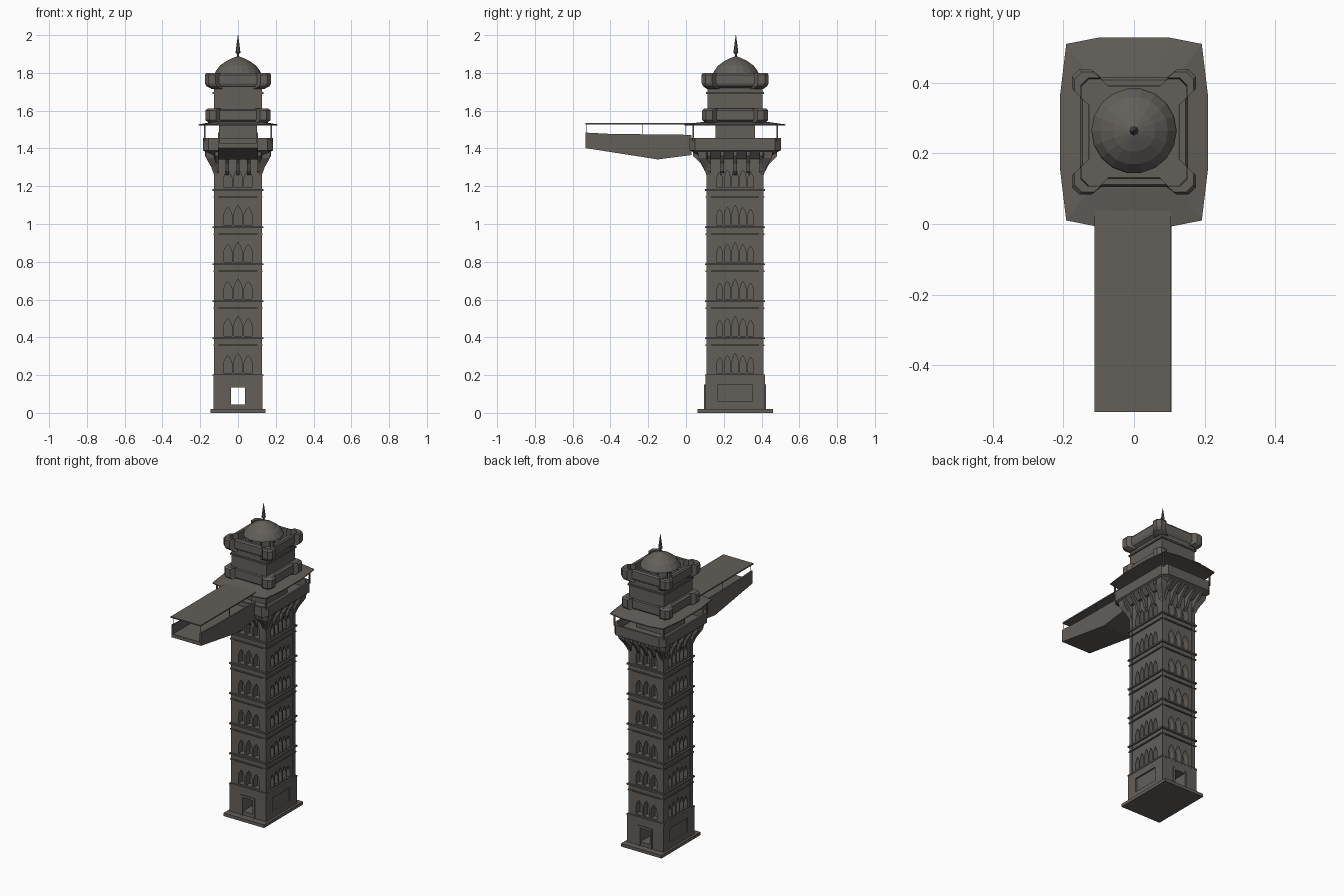
import bpy, bmesh, math
from mathutils import Vector

if "Cube" in bpy.data.objects:
    bpy.data.objects.remove(bpy.data.objects["Cube"])

CY = 0.26  # tower axis in y
stone = bpy.data.materials.new("weathered dark stone")
stone.use_nodes = True
COLOR = (0.125, 0.113, 0.102, 1)
stone.diffuse_color = COLOR
bsdf = stone.node_tree.nodes["Principled BSDF"]
bsdf.inputs["Base Color"].default_value = COLOR
bsdf.inputs["Roughness"].default_value = 0.9


def finish(name, bm):
    bmesh.ops.recalc_face_normals(bm, faces=bm.faces[:])
    mesh = bpy.data.meshes.new(name)
    bm.to_mesh(mesh)
    bm.free()
    mesh.materials.append(stone)
    obj = bpy.data.objects.new(name, mesh)
    bpy.context.collection.objects.link(obj)
    return obj


def add_loft(bm, rings):
    """Skin a stack of equal-length point rings and cap both ends."""
    loops = [[bm.verts.new(p) for p in ring] for ring in rings]
    n = len(loops[0])
    for a, b in zip(loops, loops[1:]):
        for i in range(n):
            j = (i + 1) % n
            bm.faces.new((a[i], a[j], b[j], b[i]))
    bm.faces.new(loops[0][::-1])
    bm.faces.new(loops[-1])


def rect(hx, hy, z, cx=0, cy=CY):
    return [(cx + sx * hx, cy + sy * hy, z)
            for sx, sy in ((-1, -1), (1, -1), (1, 1), (-1, 1))]


def add_box(bm, hx, hy, z0, z1, cx=0, cy=CY):
    add_loft(bm, [rect(hx, hy, z0, cx, cy), rect(hx, hy, z1, cx, cy)])


def box(name, *args):
    bm = bmesh.new()
    add_box(bm, *args)
    return finish(name, bm)


def loft(name, rings):
    bm = bmesh.new()
    add_loft(bm, rings)
    return finish(name, bm)


def mirrored(quad, z):
    """Ring from the points of one quadrant, listed from +x round to +y."""
    ring = []
    for sx, sy, step in ((1, 1, 1), (-1, 1, -1), (-1, -1, 1), (1, -1, -1)):
        ring += [(sx * x, CY + sy * y, z) for x, y in quad[::step]]
    return ring


def bastion(hx, hy, z, bulge=0.022):
    """Square outline whose chamfered corners bulge past the sides."""
    return mirrored([(hx - bulge, hy - 0.075), (hx, hy - 0.055), (hx, hy - 0.02),
                     (hx - 0.02, hy), (hx - 0.055, hy), (hx - 0.075, hy - bulge)], z)


def chamfered(hx, hy, z, c=0.03):
    return mirrored([(hx, hy - c), (hx - c, hy)], z)


# The four walls: (outward direction, distance from axis)
HX, HY = 0.123, 0.148
SIDES = [(Vector((0, -1, 0)), HY), (Vector((0, 1, 0)), HY),
         (Vector((1, 0, 0)), HX), (Vector((-1, 0, 0)), HX)]


def add_on_wall(bm, out, pts, d0, d1):
    """Extrude a 2D wall outline (along, up) between two distances."""
    along = Vector((-out.y, out.x, 0))
    add_loft(bm, [[along * u + out * d + Vector((0, CY, v)) for u, v in pts]
                  for d in (d0, d1)])


def cut(obj, bm):
    cutter = finish("cutter", bm)
    mod = obj.modifiers.new("openings", 'BOOLEAN')
    mod.operation, mod.solver, mod.object = 'DIFFERENCE', 'EXACT', cutter
    bpy.context.view_layer.update()
    mesh = bpy.data.meshes.new_from_object(
        obj.evaluated_get(bpy.context.evaluated_depsgraph_get()))
    obj.modifiers.clear()
    obj.data = mesh
    bpy.data.objects.remove(cutter)


def panel(w, z0, z1):
    return [(-w, z0), (w, z0), (w, z1), (-w, z1)]


# Plinth and entrance storey with a passage and blind side panels
box("plinth", 0.146, 0.2, 0, 0.02)
base = box("entrance_storey", 0.131, 0.158, 0.02, 0.195)
bm = bmesh.new()
add_on_wall(bm, SIDES[0][0], panel(0.036, 0.045, 0.135), -0.3, 0.3)
for out, d in SIDES[2:]:
    add_on_wall(bm, out, panel(0.09, 0.06, 0.15), 0.121, 0.2)
cut(base, bm)
bm = bmesh.new()
for out, d in SIDES[:2]:
    for s in (-1, 1):
        add_on_wall(bm, out, [(s * 0.036, 0.02), (s * 0.05, 0.02),
                              (s * 0.05, 0.15), (s * 0.036, 0.15)], 0.15, 0.164)
    add_on_wall(bm, out, panel(0.05, 0.135, 0.15), 0.15, 0.163)
finish("door_frames", bm)

# Shaft with pointed window arches on every storey
STOREYS = [0.2 + 0.196 * i for i in range(6)]
shaft = box("shaft", HX, HY, 0.19, 1.4)
bm = bmesh.new()
for z in STOREYS:
    for out, d in SIDES:
        count, pitch, w = (3, 0.054, 0.021) if out.y else (5, 0.041, 0.016)
        for k in range(count):
            off = k - (count - 1) / 2
            u, h = off * pitch, 0.115 - 0.01 * abs(off)
            s = z + h * 0.62
            add_on_wall(bm, out, [(u - w, z + 0.012), (u + w, z + 0.012), (u + w, s),
                                  (u + w * 0.6, s + h * 0.22), (u, z + h),
                                  (u - w * 0.6, s + h * 0.22), (u - w, s)],
                        d - 0.04, d + 0.05)
cut(shaft, bm)

# String courses: a sill and a cornice for each storey
bm = bmesh.new()
for i, z in enumerate(STOREYS):
    add_box(bm, HX + 0.011, HY + 0.011, z - 0.006, z + 0.004)
    if i:
        add_box(bm, HX + 0.008, HY + 0.008, z - 0.041, z - 0.034)
finish("string_courses", bm)

# Corner strips that thicken the shaft
bm = bmesh.new()
for sx in (-1, 1):
    for sy in (-1, 1):
        add_box(bm, 0.012, 0.012, 0.2, 1.3, sx * (HX - 0.009), CY + sy * (HY - 0.009))
finish("corner_strips", bm)

# Corbels carrying the gallery
bm = bmesh.new()
for out, d in SIDES:
    along = Vector((-out.y, out.x, 0))
    reach = 0.075 if out.y else 0.052
    half = HX if out.y else HY
    for k in range(5):
        u = (k / 2 - 1) * (half - 0.01)
        prof = [(-0.01, 1.26), (0.012, 1.28), (reach * 0.45, 1.32), (reach, 1.36),
                (reach, 1.39), (-0.01, 1.39)]
        add_loft(bm, [[along * (u + t) + out * (d + r) + Vector((0, CY, z))
                       for r, z in prof] for t in (-0.009, 0.009)])
for sx in (-1, 1):
    for sy in (-1, 1):
        add_loft(bm, [rect(r, r, z, sx * (HX + o), CY + sy * (HY + o))
                      for r, o, z in ((0.008, -0.008, 1.25), (0.014, 0.004, 1.3),
                                      (0.022, 0.024, 1.35), (0.022, 0.03, 1.39))])
finish("corbels", bm)

# Gallery: flared floor with a hollow parapet
loft("gallery", [chamfered(0.14, 0.165, 1.345), chamfered(0.172, 0.225, 1.382),
                 chamfered(0.186, 0.242, 1.39), chamfered(0.186, 0.242, 1.455),
                 chamfered(0.174, 0.23, 1.455), chamfered(0.174, 0.23, 1.405)])
bm = bmesh.new()
for sx in (-1, 1):
    for sy in (-1, 1):
        add_box(bm, 0.004, 0.004, 1.44, 1.53, sx * 0.177, CY + sy * 0.222)
finish("gallery_posts", bm)
box("gallery_core", 0.1, 0.105, 1.39, 1.56)

# Thin canopy roof with bowed edges
def eave(k, z):
    return mirrored([(0.21 * k, 0.1 * k), (0.192 * k, 0.25 * k), (0.1 * k, 0.268 * k)], z)

loft("canopy", [eave(0.6, 1.53), eave(1, 1.521), eave(1, 1.527), eave(0.6, 1.542)])

# Upper tower: collar, neck and hollow crown
loft("collar", [bastion(0.155, 0.16, 1.535), bastion(0.172, 0.174, 1.55),
                bastion(0.172, 0.174, 1.602), bastion(0.16, 0.163, 1.612)])
box("neck", 0.126, 0.146, 1.6, 1.73)
box("neck_cornice", 0.134, 0.153, 1.688, 1.698)
loft("crown", [bastion(0.14, 0.15, 1.715), bastion(0.168, 0.17, 1.73),
               bastion(0.175, 0.177, 1.745), bastion(0.175, 0.177, 1.79),
               bastion(0.168, 0.17, 1.8), bastion(0.15, 0.153, 1.8),
               bastion(0.148, 0.151, 1.745)])


def lathe(name, profile, n):
    return loft(name, [[(r * math.cos(math.tau * i / n), CY + 0.004 + r * math.sin(math.tau * i / n), z)
                        for i in range(n)] for r, z in profile])


# Lantern, dome and spear finial
lathe("lantern_core", [(0.07, 1.74), (0.07, 1.81)], 12)
bm = bmesh.new()
for i in range(8):
    a = math.tau * (i + 0.5) / 8
    add_box(bm, 0.008, 0.008, 1.74, 1.812, 0.097 * math.cos(a), CY + 0.004 + 0.097 * math.sin(a))
finish("lantern_columns", bm)
lathe("dome", [(0.1, 1.803), (0.121, 1.8), (0.117, 1.81), (0.096, 1.838),
               (0.06, 1.864), (0.025, 1.88), (0.004, 1.888)], 18)
lathe("finial", [(0.005, 1.88), (0.005, 1.9), (0.013, 1.907), (0.009, 1.94), (0.001, 2.0)], 8)

# Covered bridge: sloped hull, two parapets, flat roof and slim posts
def side_prism(name, prof, x0, x1):
    return loft(name, [[(x, y, z) for y, z in prof] for x in (x0, x1)])

UNDER = [(0.03, 1.365), (-0.15, 1.342), (-0.533, 1.402)]
side_prism("bridge_hull", UNDER + [(-0.533, 1.425), (0.03, 1.425)], -0.1, 0.1)
for side, s in (("left", 1), ("right", -1)):
    side_prism(side + "_bridge_parapet",
               UNDER + [(-0.533, 1.484), (-0.4, 1.477), (0.03, 1.472)], s * 0.096, s * 0.106)
bm = bmesh.new()
for s in (-1, 1):
    for y in (-0.525, -0.23, -0.005):
        add_box(bm, 0.0015, 0.0015, 1.46, 1.53, s * 0.1, y)
finish("bridge_posts", bm)
box("bridge_roof", 0.108, 0.285, 1.527, 1.535, -0.004, -0.248)
